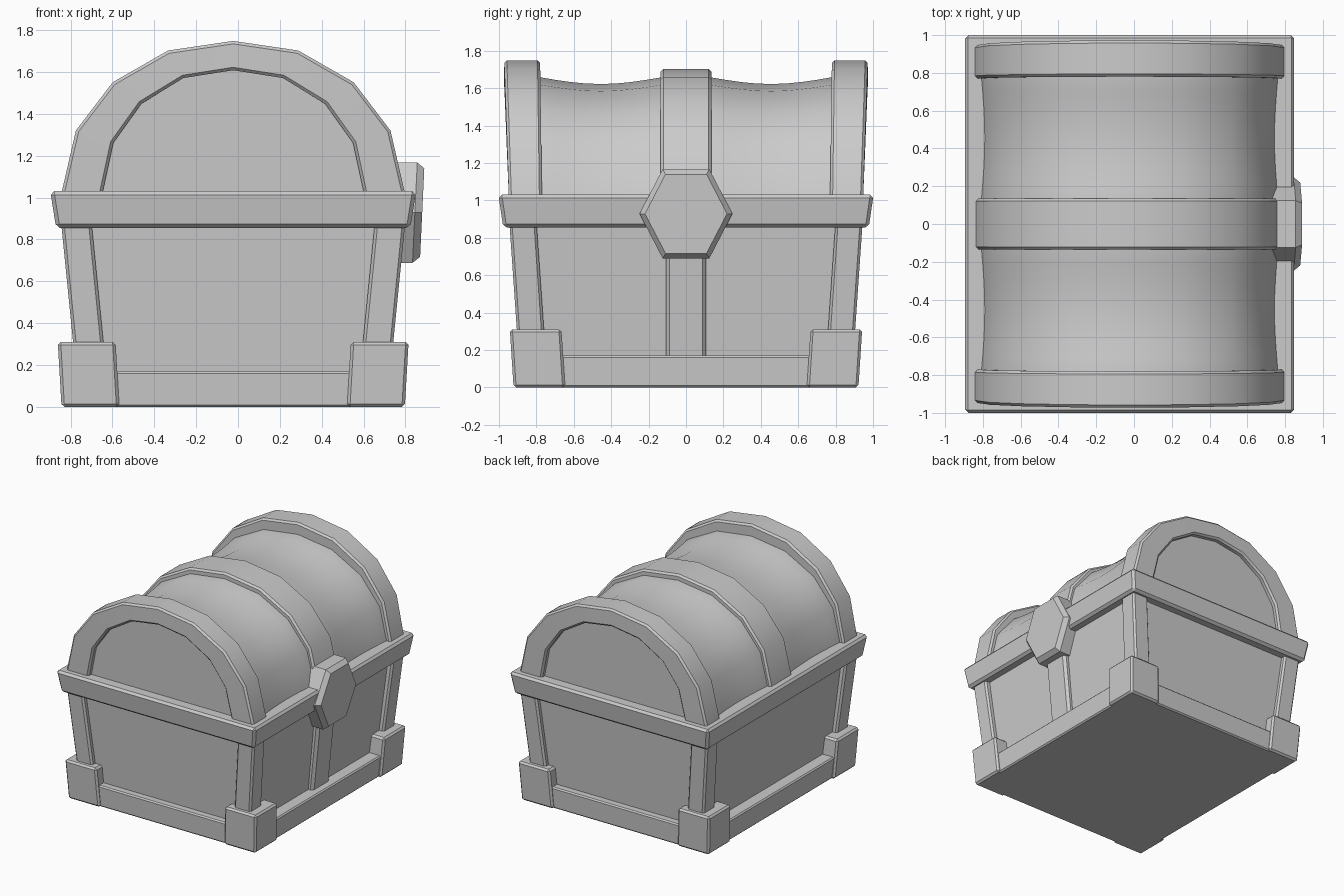
import bpy, bmesh, math
from mathutils import Vector

if "Cube" in bpy.data.objects:
    bpy.data.objects.remove(bpy.data.objects["Cube"], do_unlink=True)

CX = -0.023      # centre of the chest body
RIM_TOP = 1.03
# Half of the arch profile, as fractions of half width and height
ARCH = [(1, 0), (0.913, 0.42), (0.7, 0.732), (0.378, 0.938), (0, 1)]
ARCH += [(-u, v) for u, v in reversed(ARCH[:-1])]


def loft(name, rows, bevel=0.0):
    """Bridge closed loops of equal length, cap both ends, chamfer the corners."""
    bm = bmesh.new()
    loops = [[bm.verts.new(p) for p in row] for row in rows]
    n = len(rows[0])
    for a, b in zip(loops, loops[1:]):
        for i in range(n):
            j = (i + 1) % n
            bm.faces.new((a[i], a[j], b[j], b[i]))
    bm.faces.new(loops[0])
    bm.faces.new(loops[-1])
    bmesh.ops.recalc_face_normals(bm, faces=bm.faces)
    if bevel:
        corners = [e for e in bm.edges if e.calc_face_angle(0) > math.radians(30)]
        bmesh.ops.bevel(bm, geom=corners, offset=bevel, segments=1,
                        affect='EDGES', clamp_overlap=True)
    mesh = bpy.data.meshes.new(name)
    bm.to_mesh(mesh)
    bm.free()
    obj = bpy.data.objects.new(name, mesh)
    bpy.context.collection.objects.link(obj)
    bpy.ops.object.select_all(action='DESELECT')
    obj.select_set(True)
    bpy.context.view_layer.objects.active = obj
    bpy.ops.object.shade_smooth_by_angle(angle=math.radians(30))
    return obj


def rect(x0, x1, y0, y1, z):
    return [(CX + x0, y0, z), (CX + x1, y0, z), (CX + x1, y1, z), (CX + x0, y1, z)]


def slab(name, z0, half0, z1, half1, bevel):
    """Centred tapered block given its half sizes at bottom and top."""
    rows = [rect(-hx, hx, -hy, hy, z) for z, (hx, hy) in ((z0, half0), (z1, half1))]
    return loft(name, rows, bevel)


def corner_block(name, sx, sy, z0, outer0, z1, outer1, size, bevel):
    """Tapered block at one corner, growing inwards from its outer corner."""
    rows = []
    for z, (hx, hy) in ((z0, outer0), (z1, outer1)):
        rows.append(rect(sx * (hx - size), sx * hx, sy * (hy - size), sy * hy, z))
    return loft(name, rows, bevel)


def arch(half_width, top, y, lean=0.0):
    """Arch outline at depth y, leaning outwards towards the top."""
    return [Vector((CX + half_width * u, y + lean * v, RIM_TOP - 0.02
                    + (top - RIM_TOP + 0.02) * v)) for u, v in ARCH]


def arch_band(name, outer, inner, y0, y1, lean0=0.0, lean1=0.0):
    sides = [arch(*outer, y0, lean0), arch(*outer, y1, lean1),
             arch(*inner, y1, lean1), arch(*inner, y0, lean0)]
    return loft(name, list(zip(*sides)), 0.014)


# Tapered body, bottom rail and rim
slab("body", 0.02, (0.7, 0.845), 0.95, (0.785, 0.91), 0)
slab("bottom_rail", 0, (0.8, 0.905), 0.17, (0.812, 0.915), 0.01)
slab("rim", 0.855, (0.846, 0.977), RIM_TOP, (0.874, 1.003), 0.018)

# Corner posts and feet
for sx, side in ((1, "left"), (-1, "right")):
    for sy, end in ((-1, "front"), (1, "back")):
        tag = f"{end}_{side}"
        corner_block(f"{tag}_post", sx, sy, 0.2, (0.754, 0.897),
                     0.92, (0.826, 0.947), 0.145, 0.014)
        corner_block(f"{tag}_foot", sx, sy, 0, (0.82, 0.922),
                     0.31, (0.838, 0.942), 0.276, 0.014)

# Lid shell, sagging between the bands
rows = []
for side in (-1, 1):
    depths = [0.91, 0.78] + [0.78 - 0.65 * k / 8 for k in range(1, 9)]
    half = []
    for y in depths:
        sag = math.sin(math.pi * (0.78 - y) / 0.65) if y < 0.78 else 0
        lean = 0.02 if y > 0.9 else 0
        half.append(arch(0.79 - 0.018 * sag, 1.658 - 0.036 * sag, side * y, side * lean))
    rows += half if side < 0 else half[::-1]
loft("lid", rows)

# Arched bands over the lid
for sy, end in ((-1, "front"), (1, "back")):
    arch_band(f"{end}_lid_band", (0.823, 1.748), (0.627, 1.608),
              sy * 0.77, sy * 0.947, sy * 0.01, sy * 0.025)
arch_band("middle_lid_band", (0.818, 1.702), (0.7, 1.58), -0.135, 0.135)

# Strap below the lock
strap = [[(CX + hx - 0.12, -0.108, z), (CX + hx, -0.108, z),
          (CX + hx, 0.108, z), (CX + hx - 0.12, 0.108, z)]
         for z, hx in ((0.1, 0.744), (0.9, 0.824))]
loft("lock_strap", strap, 0.02)


# Hexagonal lock plate with a chamfered face, tilted with the wall
def hexagon(x, radius):
    points = []
    for k in range(6):
        a = math.radians(60 * k)
        dz = 1.125 * radius * math.sin(a)
        points.append((x + 0.047 * dz, 1.01 * radius * math.cos(a), 0.928 + dz))
    return points


loft("lock_plate", [hexagon(0.7, 0.246), hexagon(0.845, 0.246), hexagon(0.88, 0.217)])
